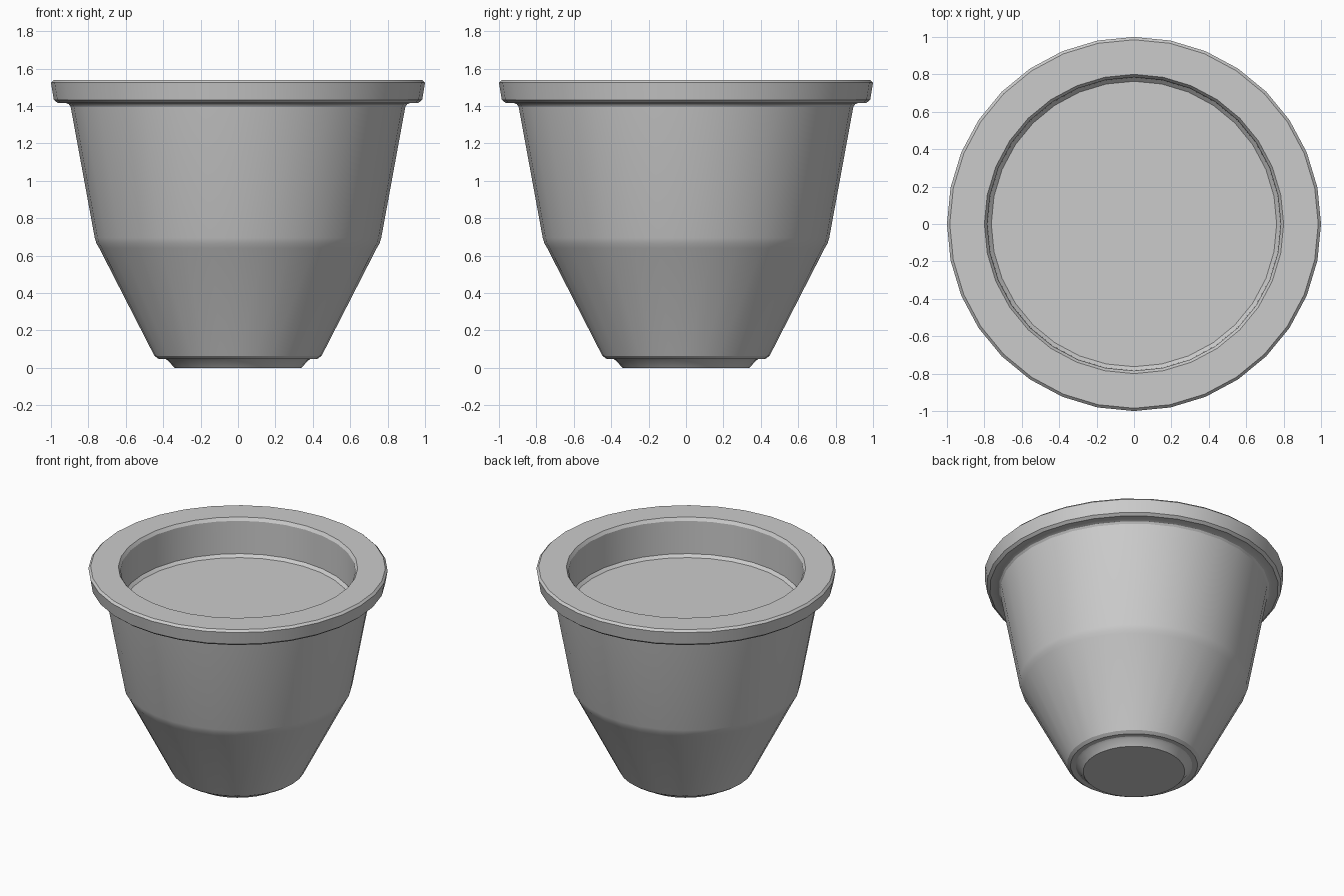
import bpy, bmesh, math

if "Cube" in bpy.data.objects:
    bpy.data.objects.remove(bpy.data.objects["Cube"])

SEGMENTS = 32

def lathe(name, profile):
    """Spin an (r, z) profile about z; a radius of 0 becomes a pole."""
    bm = bmesh.new()
    verts = [bm.verts.new((r, 0, z)) for r, z in profile]
    edges = [bm.edges.new(pair) for pair in zip(verts, verts[1:])]
    bmesh.ops.spin(bm, geom=verts + edges, cent=(0, 0, 0), axis=(0, 0, 1),
                   angle=2 * math.pi, steps=SEGMENTS)
    bmesh.ops.remove_doubles(bm, verts=bm.verts, dist=0.0005)
    bmesh.ops.recalc_face_normals(bm, faces=bm.faces)
    mesh = bpy.data.meshes.new(name)
    bm.to_mesh(mesh)
    bm.free()
    ob = bpy.data.objects.new(name, mesh)
    bpy.context.collection.objects.link(ob)
    bpy.ops.object.select_all(action='DESELECT')
    ob.select_set(True)
    bpy.context.view_layer.objects.active = ob
    bpy.ops.object.shade_smooth_by_angle(angle=math.radians(25))
    return ob

# Pot: foot, lower cone, upper wall, bevelled rim, recess and its flat floor
lathe("flower_pot", [
    (0, 0), (0.34, 0),                                         # foot
    (0.375, 0.04), (0.39, 0.048), (0.425, 0.048), (0.447, 0.064),
    (0.742, 0.64), (0.757, 0.665), (0.766, 0.695),             # soft waist
    (0.895, 1.397), (0.905, 1.41), (0.925, 1.417),             # under the rim
    (0.965, 1.417), (0.985, 1.433), (1.0, 1.525), (0.985, 1.54),
    (0.80, 1.54), (0.785, 1.518),                              # inner lip
    (0.783, 1.277), (0.763, 1.257), (0, 1.257),                # recess
])
